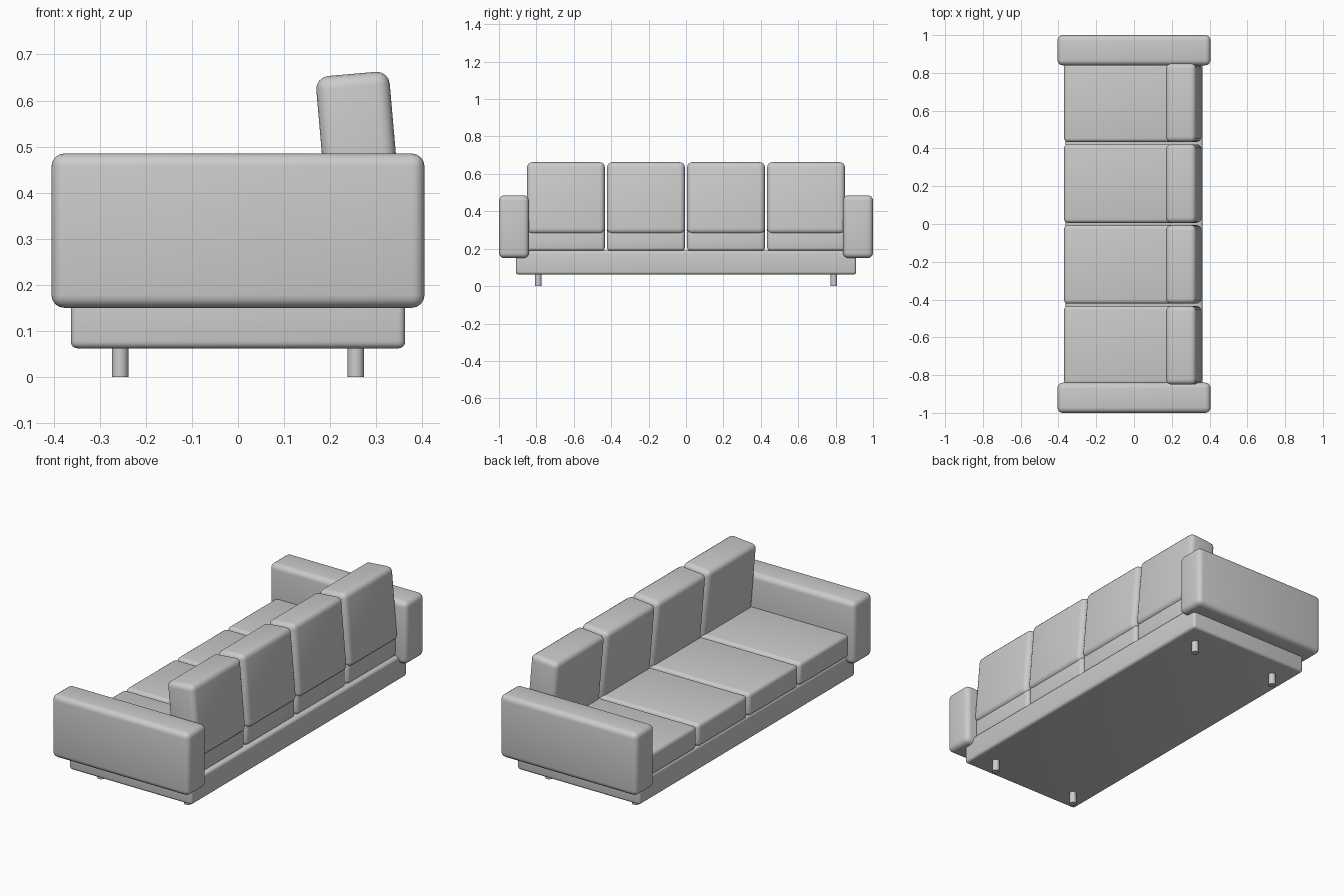
import bpy
from math import radians

if "Cube" in bpy.data.objects:
    bpy.data.objects.remove(bpy.data.objects["Cube"])


def finish(obj, name):
    obj.name = name
    bpy.ops.object.shade_smooth_by_angle(angle=radians(35))


def rounded_box(name, center, size, radius, tilt=0.0):
    bpy.ops.mesh.primitive_cube_add(size=1, location=center)
    obj = bpy.context.object
    obj.scale = size
    bpy.ops.object.transform_apply(location=False, rotation=False, scale=True)
    bevel = obj.modifiers.new("rounding", 'BEVEL')
    bevel.width = radius
    bevel.segments = 4
    bpy.ops.object.modifier_apply(modifier=bevel.name)
    obj.rotation_euler.y = tilt
    finish(obj, name)
    return obj


# Low plinth under the cushions
rounded_box("base", (0, 0, 0.126), (0.726, 1.82, 0.128), 0.015)

# Arm blocks at both ends
for side, label in ((-1, "near"), (1, "far")):
    rounded_box(f"arm_{label}", (0, side * 0.92, 0.3175), (0.81, 0.16, 0.335), 0.028)

# Four seat cushions with leaning back cushions
pitch = 0.428
for i in range(4):
    y = (i - 1.5) * pitch
    rounded_box(f"seat_cushion_{i + 1}", (-0.012, y, 0.248),
                (0.716, 0.416, 0.122), 0.02)
    rounded_box(f"back_cushion_{i + 1}", (0.264, y, 0.466),
                (0.16, 0.416, 0.385), 0.028, radians(-5))

# Short round legs
for sx in (-1, 1):
    for sy in (-1, 1):
        bpy.ops.mesh.primitive_cylinder_add(vertices=20, radius=0.018, depth=0.07,
                                            location=(sx * 0.256, sy * 0.79, 0.035))
        finish(bpy.context.object,
               f"leg_{'left' if sx < 0 else 'right'}_{'near' if sy < 0 else 'far'}")
